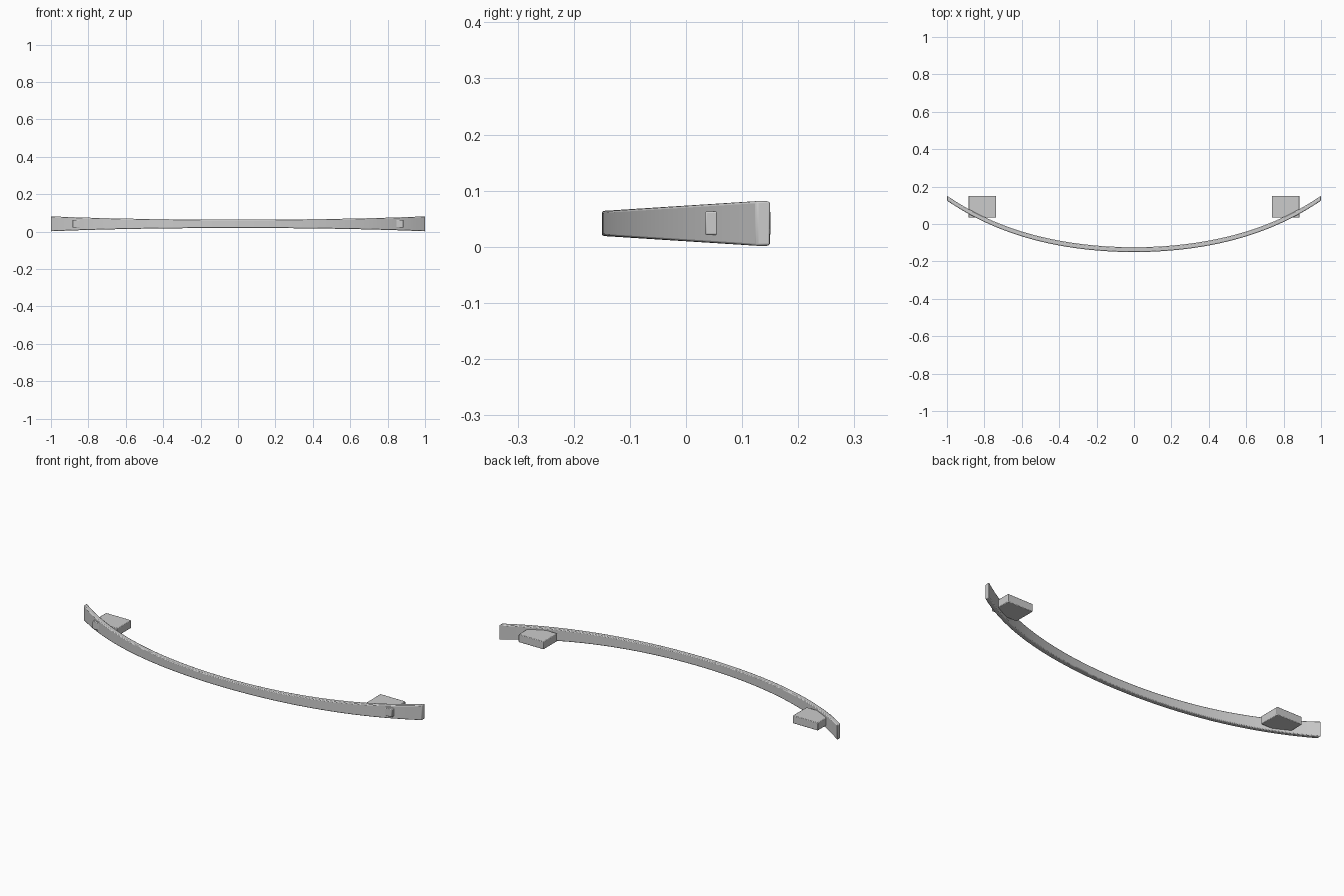
import bpy, bmesh

if "Cube" in bpy.data.objects:
    bpy.data.objects.remove(bpy.data.objects["Cube"])


def finish(name, bm, bevel):
    bmesh.ops.recalc_face_normals(bm, faces=bm.faces)
    mesh = bpy.data.meshes.new(name)
    bm.to_mesh(mesh)
    bm.free()
    obj = bpy.data.objects.new(name, mesh)
    bpy.context.collection.objects.link(obj)
    bpy.ops.object.select_all(action='DESELECT')
    bpy.context.view_layer.objects.active = obj
    obj.select_set(True)
    bpy.ops.object.shade_smooth_by_angle(angle=0.6)
    mod = obj.modifiers.new("soft_edges", 'BEVEL')
    mod.width = bevel
    mod.segments = 2
    mod.limit_method = 'ANGLE'
    mod.angle_limit = 0.7
    return obj


# Bowed handle bar: thin section swept along the curve, taller at the ends
bm = bmesh.new()
segments, thickness, mid_z = 48, 0.026, 0.0415
rings = []
for i in range(segments + 1):
    x = -1 + 2 * i / segments
    rise = 0.21 * x**2 + 0.065 * x**4
    y = -0.15 + rise
    h = 0.0225 + 0.0175 * rise / 0.275
    rings.append([bm.verts.new((x, y + dy, mid_z + dz)) for dy, dz in
                  ((0, -h), (thickness, -h), (thickness, h), (0, h))])
for a, b in zip(rings, rings[1:]):
    for j in range(4):
        k = (j + 1) % 4
        bm.faces.new((a[j], a[k], b[k], b[j]))
bm.faces.new(rings[0])
bm.faces.new(rings[-1])
finish("curved_handle_bar", bm, 0.004)

# Mounting blocks passing through the bar near each end
for side, label in ((-1, "left"), (1, "right")):
    bm = bmesh.new()
    bmesh.ops.create_cube(bm, size=1)
    for v in bm.verts:
        v.co.x = side * 0.811 + v.co.x * 0.148
        v.co.y = 0.0925 + v.co.y * 0.117
        v.co.z = 0.042 + v.co.z * 0.042
    finish(label + "_mounting_block", bm, 0.003)
